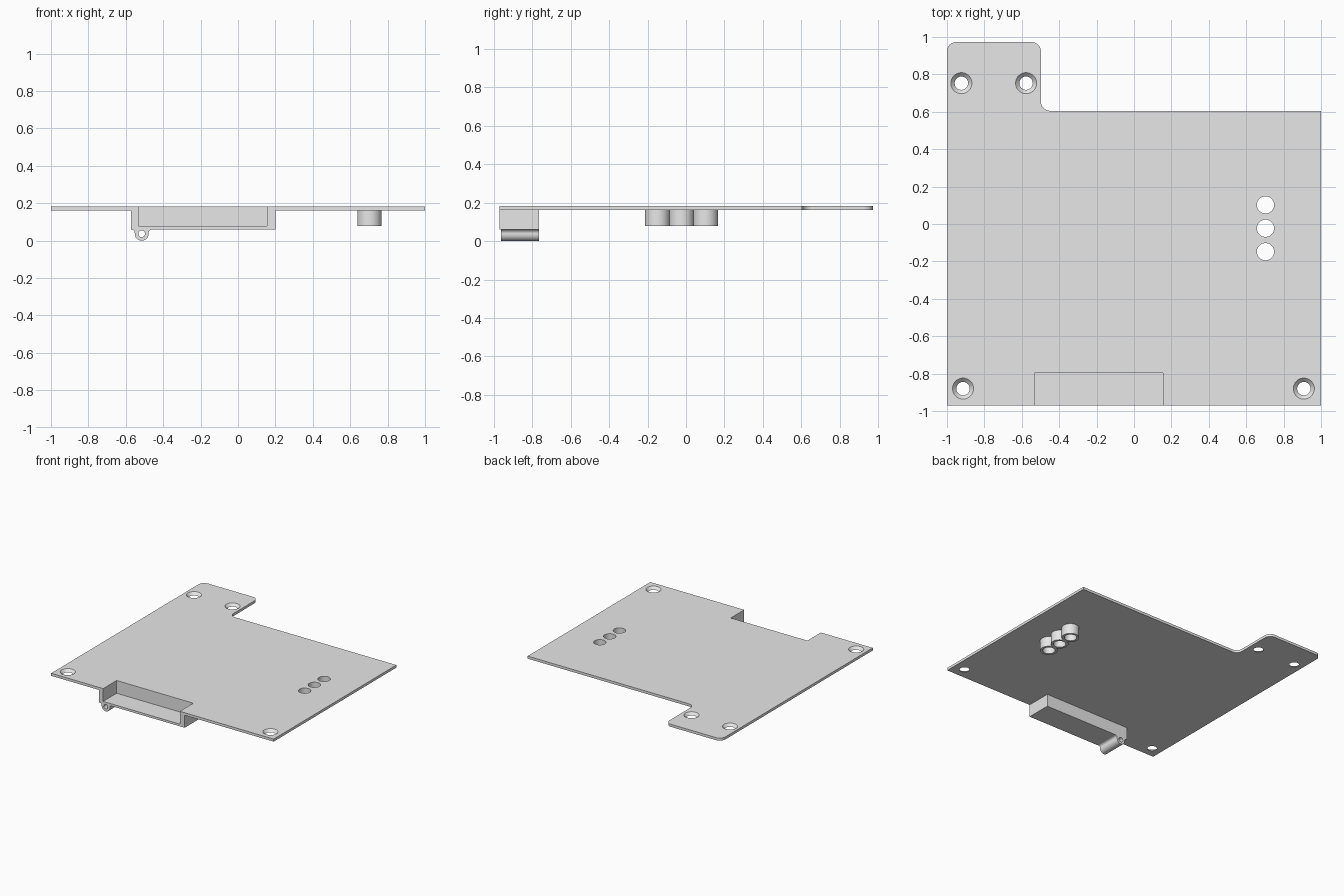
import bpy, bmesh
from math import cos, sin, pi, radians, sqrt, degrees, atan2

cube = bpy.data.objects.get("Cube")
if cube:
    bpy.data.objects.remove(cube, do_unlink=True)

GREY = (0.8, 0.8, 0.8, 1)
grey = bpy.data.materials.new("light grey")
grey.use_nodes = True
grey.diffuse_color = GREY
bsdf = next(n for n in grey.node_tree.nodes if n.type == 'BSDF_PRINCIPLED')
bsdf.inputs["Base Color"].default_value = GREY


def add_object(name, bm):
    bmesh.ops.recalc_face_normals(bm, faces=bm.faces)
    mesh = bpy.data.meshes.new(name)
    bm.to_mesh(mesh)
    bm.free()
    mesh.materials.append(grey)
    obj = bpy.data.objects.new(name, mesh)
    bpy.context.collection.objects.link(obj)
    return obj


def prism(name, outline, start, end, axis='z'):
    """Extrude a 2D outline along z, or an x-z outline along y."""
    bm = bmesh.new()
    place = (lambda p: (p[0], p[1], start)) if axis == 'z' else (lambda p: (p[0], start, p[1]))
    face = bm.faces.new([bm.verts.new(place(p)) for p in outline])
    side = bmesh.ops.extrude_face_region(bm, geom=[face])["geom"]
    d = end - start
    bmesh.ops.translate(bm, vec=(0, 0, d) if axis == 'z' else (0, d, 0),
                        verts=[v for v in side if isinstance(v, bmesh.types.BMVert)])
    return add_object(name, bm)


def arc(cx, cy, r, a0, a1, n=10):
    steps = [radians(a0 + (a1 - a0) * i / n) for i in range(n + 1)]
    return [(cx + r * cos(a), cy + r * sin(a)) for a in steps]


def circle(cx, cy, r, n=48):
    return arc(cx, cy, r, 0, 360, n)[:-1]


def rect(x0, x1, y0, y1):
    return [(x0, y0), (x1, y0), (x1, y1), (x0, y1)]


def cone(x, y, z0, z1, r0, r1):
    bm = bmesh.new()
    bmesh.ops.create_cone(bm, cap_ends=True, segments=48, radius1=r0, radius2=r1, depth=z1 - z0)
    bmesh.ops.translate(bm, verts=bm.verts, vec=(x, y, (z0 + z1) / 2))
    return add_object("countersink_cutter", bm)


def cut(obj, cutter):
    mod = obj.modifiers.new("cut", 'BOOLEAN')
    mod.operation, mod.solver, mod.object = 'DIFFERENCE', 'EXACT', cutter
    bpy.context.view_layer.objects.active = obj
    bpy.ops.object.modifier_apply(modifier=mod.name)
    bpy.data.objects.remove(cutter, do_unlink=True)


TOP, UNDER, FRONT, BACK = 0.182, 0.161, -0.97, 0.973
STEP, TAB = 0.605, -0.498
R = 0.05

# Board with a rounded tab at the back right
outline = [(-1, FRONT), (1, FRONT), (1, STEP)]
outline += arc(TAB + R, STEP + R, R, 270, 180)
outline += arc(TAB - R, BACK - R, R, 0, 90)
outline += arc(-1 + R, BACK - R, R, 90, 180)
board = prism("board", outline, UNDER, TOP)

# Countersunk screw holes
for x, y in [(-0.923, 0.753), (-0.577, 0.753), (-0.914, -0.88), (0.908, -0.88)]:
    cut(board, cone(x, y, UNDER - 0.01, TOP + 0.01, 0.026, 0.066))

# Three tubes under the board, open through it
parts = [board]
for i, y in enumerate((-0.148, -0.023, 0.102)):
    tube = prism(f"tube_{i + 1}", circle(0.703, y, 0.065), 0.078, UNDER)
    for part in (board, tube):
        cut(part, prism("bore_cutter", circle(0.703, y, 0.046), 0, 0.3))
    parts.append(tube)

# Tray under the front edge, with a recess open to the top and front
tray = prism("tray", rect(-0.572, 0.2, FRONT, -0.765), 0.06, UNDER)
for part in (board, tray):
    cut(part, prism("recess_cutter", rect(-0.533, 0.156, FRONT - 0.1, -0.797), 0.078, 0.3))

# Hinge knuckle blended into the tray floor
cx, r, f = -0.515, 0.037, 0.02
cz, fz = r, 0.06 - f
d = sqrt((r + f) ** 2 - (fz - cz) ** 2)
t = degrees(atan2(fz - cz, d))
profile = arc(cx - d, fz, f, 90, -t)
profile += arc(cx, cz, r, 180 - t, 360 + t, 24)[1:-1]
profile += arc(cx + d, fz, f, 180 + t, 90)
knuckle = prism("hinge_knuckle", profile, -0.963, -0.765, 'y')
cut(knuckle, prism("pin_cutter", circle(cx, cz, 0.018, 32), -1.1, -0.6, 'y'))
parts += [tray, knuckle]

# Smooth curved walls, crisp edges
bpy.ops.object.select_all(action='DESELECT')
for part in parts:
    part.select_set(True)
bpy.context.view_layer.objects.active = board
bpy.ops.object.shade_smooth_by_angle(angle=radians(30))
